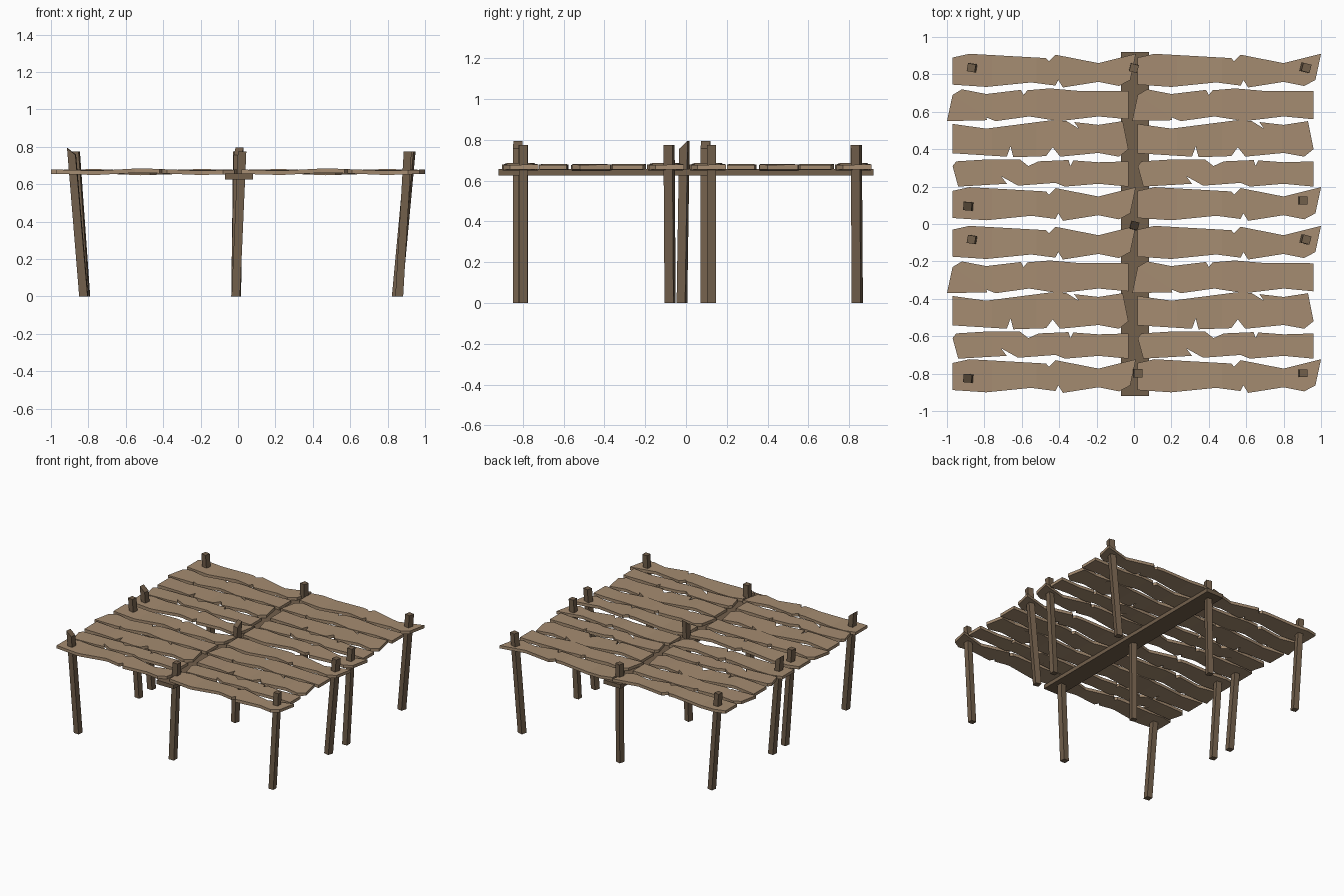
import bpy, bmesh, math
from mathutils import Vector

if "Cube" in bpy.data.objects:
    bpy.data.objects.remove(bpy.data.objects["Cube"])


def material(name, col):
    m = bpy.data.materials.new(name)
    m.diffuse_color = (*col, 1)
    m.use_nodes = True
    m.node_tree.nodes["Principled BSDF"].inputs["Base Color"].default_value = m.diffuse_color
    return m


PLANK = material("light_wood", (0.376, 0.262, 0.165))
DARK = material("dark_wood", (0.168, 0.115, 0.071))


def finish(bm, name, mat):
    bmesh.ops.recalc_face_normals(bm, faces=bm.faces)
    me = bpy.data.meshes.new(name)
    bm.to_mesh(me)
    bm.free()
    me.materials.append(mat)
    ob = bpy.data.objects.new(name, me)
    bpy.context.collection.objects.link(ob)
    return ob


# Height wave along a plank (x stations, z offsets)
STATIONS = [-0.97, -0.76, -0.52, -0.2, 0.01]
WAVE = [0.001, -0.005, 0.008, -0.005, 0.001]


def wave(x):
    if x <= STATIONS[0]:
        return WAVE[0]
    for i in range(4):
        a, b = STATIONS[i], STATIONS[i + 1]
        if x <= b:
            t = (x - a) / (b - a)
            return WAVE[i] * (1 - t) + WAVE[i + 1] * t
    return WAVE[-1]


def plank(name, outline, dx, dy, sign):
    bm = bmesh.new()
    f = bm.faces.new([bm.verts.new((x, y, 0.654)) for x, y in outline])
    ext = bmesh.ops.extrude_face_region(bm, geom=[f])
    for v in ext["geom"]:
        if isinstance(v, bmesh.types.BMVert):
            v.co.z += 0.023
    for x in STATIONS[1:4]:
        bmesh.ops.bisect_plane(bm, geom=bm.verts[:] + bm.edges[:] + bm.faces[:],
                               plane_co=(x, 0, 0), plane_no=(1, 0, 0))
    for v in bm.verts:
        v.co.z += wave(v.co.x) * sign
    bmesh.ops.triangulate(bm, faces=[f for f in bm.faces if len(f.verts) > 4])
    for v in bm.verts:
        v.co += Vector((dx, dy, 0))
    finish(bm, name, PLANK)


# Worn plank outlines with split notches
A = [(-.97, .89), (-.88, .91), (-.47, .887), (-.455, .87), (-.42, .905), (-.19, .86),
     (.01, .91), (-.02, .77), (-.08, .738), (-.19, .76), (-.38, .73), (-.405, .77),
     (-.42, .74), (-.55, .757), (-.79, .733), (-.97, .745)]
B = [(-.97, .69), (-.92, .72), (-.79, .695), (-.605, .717), (-.59, .69), (-.57, .715),
     (-.45, .725), (-.3, .712), (-.03, .71), (-.03, .56), (-.19, .575), (-.4, .55),
     (-.56, .575), (-.74, .55), (-.79, .57), (-.785, .555), (-1.0, .55)]
C = [(-.97, .535), (-.79, .51), (-.44, .555), (-.36, .55), (-.295, .51), (-.32, .545),
     (-.19, .53), (-.06, .55), (-.03, .40), (-.08, .36), (-.19, .38), (-.395, .36),
     (-.435, .41), (-.47, .363), (-.645, .357), (-.66, .415), (-.68, .36), (-.97, .378)]
D = [(-.97, .31), (-.95, .335), (-.79, .345), (-.61, .345), (-.565, .31), (-.51, .335),
     (-.35, .342), (-.34, .31), (-.325, .34), (-.19, .33), (-.03, .335), (-.03, .20),
     (-.19, .215), (-.37, .20), (-.42, .22), (-.62, .205), (-.71, .255), (-.68, .215),
     (-.94, .2)]

# Deck: five rows repeated twice, in two columns
rows = [(A, 0, 1), (B, 0, 0.6), (C, 0, -0.8), (D, 0, 0.5), (A, -.713, 1)]
for half in range(2):
    for r, (shape, dy, sign) in enumerate(rows):
        for side, dx in (("left", 0), ("right", 0.99)):
            plank(f"deck_plank_{side}_{half * 5 + r + 1}", shape, dx, dy - 0.92 * half, sign)


def box(name, bottom, top, w, rot=0, slant=(0, 0)):
    """Square post leaning from bottom to top, optional sawn-off slanted top."""
    bm = bmesh.new()
    bmesh.ops.create_cube(bm, size=1)
    c, s = math.cos(rot), math.sin(rot)
    for v in bm.verts:
        x, y, up = v.co.x * w, v.co.y * w, v.co.z > 0
        base = top if up else bottom
        z = 0.775 + slant[0] * v.co.x * 2 + slant[1] * v.co.y * 2 if up else 0
        v.co = (base[0] + x * c - y * s, base[1] + x * s + y * c, z)
    finish(bm, name, DARK)


# Support posts, poking up through the deck
for i, y in enumerate((0.835, -0.083)):
    box(f"left_post_straight_{i}", (-.815, y + .005), (-.87, y), .043, -.17)
    box(f"right_post_leaning_{i}", (.85, y + .005), (.922, y), .045, -.25)
for i, y in enumerate((0.095, -0.825)):
    box(f"left_post_cut_{i}", (-.825, y), (-.89, y), .045, -.08, (-.018, 0))
for i, y in enumerate((0.125, -0.798)):
    box(f"right_post_upright_{i}", (.862, y), (.907, y), .042)
box("centre_back_post", (-.01, .84), (0, .833), .043, -.25)
box("centre_middle_post", (-.01, -.02), (.003, -.008), .043, -.25, (0, .02))
box("centre_front_post", (-.012, -.798), (.022, -.798), .045)

# Cross beam under the plank joint
bm = bmesh.new()
bmesh.ops.create_cube(bm, size=1)
for v in bm.verts:
    v.co = (.005 + v.co.x * .15, v.co.y * 1.84, .64 + v.co.z * .032)
finish(bm, "cross_beam", DARK)
